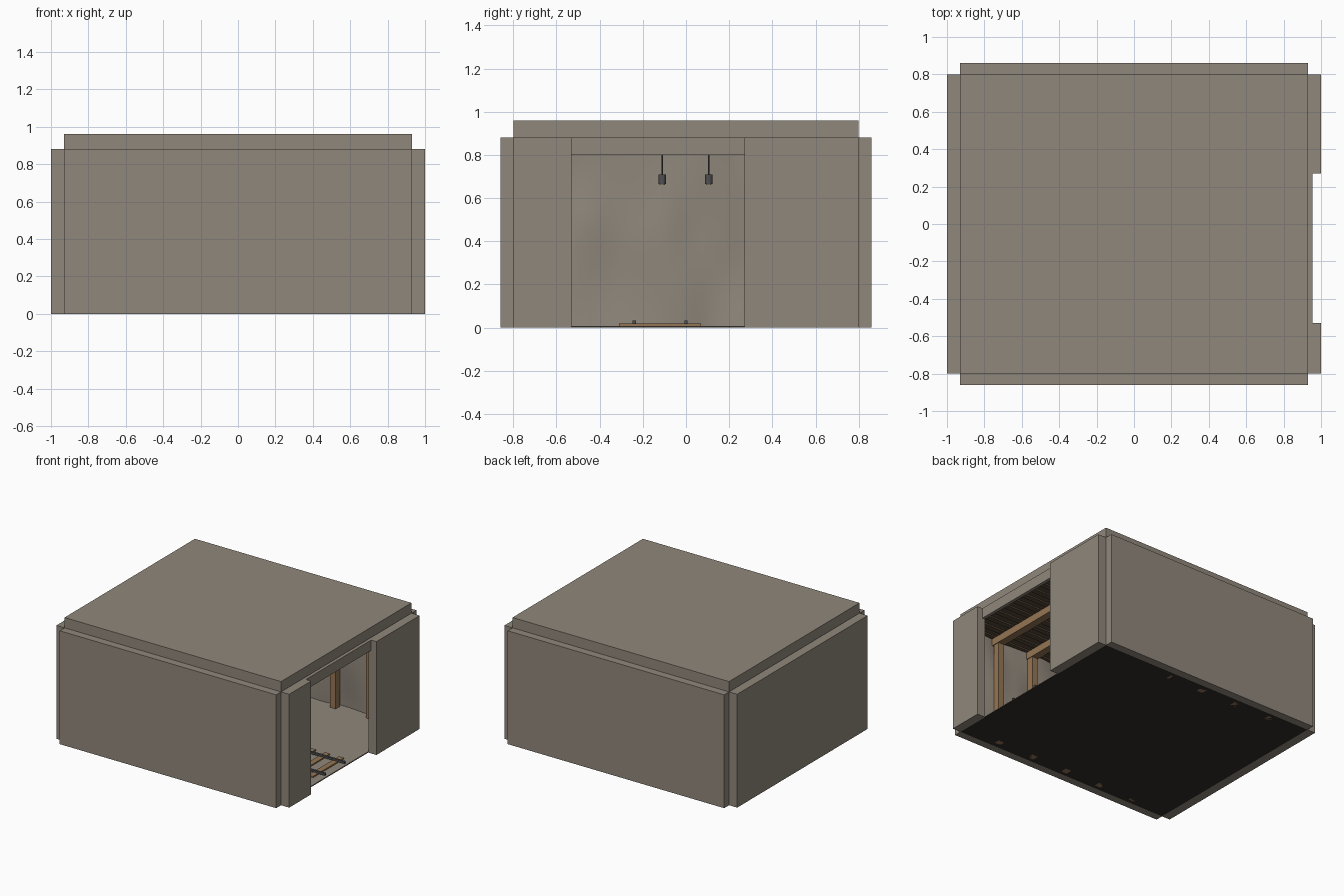
import bpy, bmesh, math
from mathutils import Vector, noise

if "Cube" in bpy.data.objects:
    bpy.data.objects.remove(bpy.data.objects["Cube"])


def mat(name, r, g, b):
    m = bpy.data.materials.new(name)
    m.diffuse_color = (r, g, b, 1)
    m.use_nodes = True
    m.node_tree.nodes["Principled BSDF"].inputs["Base Color"].default_value = m.diffuse_color
    return m


STONE = mat("stone", 0.28, 0.245, 0.20)
DARK = mat("dark_earth", 0.03, 0.026, 0.022)
WOOD = mat("timber", 0.30, 0.18, 0.09)
PLANK = mat("dark_plank", 0.10, 0.065, 0.04)
STEEL = mat("steel", 0.08, 0.08, 0.085)
GLOW = mat("lamp_glass", 0.75, 0.6, 0.3)


def finish(name, bm, material, smooth=False):
    me = bpy.data.meshes.new(name)
    bm.to_mesh(me)
    bm.free()
    if smooth:
        for p in me.polygons:
            p.use_smooth = True
    ob = bpy.data.objects.new(name, me)
    bpy.context.collection.objects.link(ob)
    me.materials.append(material)
    return ob


def add_box(bm, x0, x1, y0, y1, z0, z1):
    verts = bmesh.ops.create_cube(bm, size=1)["verts"]
    for v in verts:
        v.co = Vector(((x0 + x1) / 2 + v.co.x * (x1 - x0),
                       (y0 + y1) / 2 + v.co.y * (y1 - y0),
                       (z0 + z1) / 2 + v.co.z * (z1 - z0)))


def boxes(name, material, *dims):
    bm = bmesh.new()
    for d in dims:
        add_box(bm, *d)
    return finish(name, bm, material)


def cyls(name, material, items, seg=12):
    # each item: x, y, bottom z, top z, bottom radius, top radius
    bm = bmesh.new()
    for x, y, z0, z1, r0, r1 in items:
        vs = bmesh.ops.create_cone(bm, cap_ends=True, segments=seg, radius1=r0,
                                   radius2=r1, depth=z1 - z0)["verts"]
        bmesh.ops.translate(bm, verts=vs, vec=(x, y, (z0 + z1) / 2))
    return finish(name, bm, material)


def rock_panel(name, origin, along, length, inward, height=0.86, amp=0.03):
    # uneven rock face lining a wall
    bm = bmesh.new()
    nu, nv = max(4, int(length / 0.04)), 22
    o, a, n = Vector(origin), Vector(along), Vector(inward)
    rows = []
    for j in range(nv + 1):
        row = []
        for i in range(nu + 1):
            p = o + a * (length * i / nu) + Vector((0, 0, height * j / nv))
            d = noise.noise(Vector((p.x * 4.5, p.y * 4.5, p.z * 2.2)))
            row.append(bm.verts.new(p + n * (amp * 0.5 + amp * d)))
        rows.append(row)
    for j in range(nv):
        for i in range(nu):
            bm.faces.new((rows[j][i], rows[j][i + 1], rows[j + 1][i + 1], rows[j + 1][i]))
    return finish(name, bm, STONE, True)


# outer shell
boxes("front_wall", STONE, (-0.93, 0.93, -0.86, -0.80, 0, 0.88))
boxes("back_wall", STONE, (-0.93, 0.93, 0.80, 0.86, 0, 0.88))
boxes("left_wall", STONE, (-1, -0.93, -0.80, 0.80, 0, 0.88))
boxes("right_wall_front", STONE, (0.93, 1, -0.80, -0.53, 0, 0.88))
boxes("right_wall_back", STONE, (0.93, 1, 0.27, 0.80, 0, 0.88))
boxes("entrance_lintel", STONE, (0.93, 0.955, -0.53, 0.27, 0.80, 0.88))
boxes("roof", STONE, (-0.93, 0.93, -0.80, 0.80, 0.88, 0.96))
boxes("floor_base", DARK, (-0.93, 0.93, -0.80, 0.80, 0, 0.004))
boxes("floor", STONE, (-0.93, 0.93, -0.80, 0.80, 0.004, 0.008))

# rock lining
rock_panel("left_rock", (-0.925, 0.80, 0), (0, -1, 0), 1.6, (1, 0, 0))
rock_panel("front_rock", (-0.93, -0.795, 0), (1, 0, 0), 1.86, (0, 1, 0))
rock_panel("back_rock", (0.93, 0.795, 0), (-1, 0, 0), 1.86, (0, -1, 0))

# ceiling planks running along the room
n = 32
step = 1.6 / n
boxes("ceiling_planks", PLANK, *[
    (-0.93, 0.93, -0.8 + i * step + 0.003, -0.8 + (i + 1) * step - 0.003,
     0.855 + 0.007 * (i % 2), 0.882) for i in range(n)])

# timber frames: two posts and a cross beam each
for k, x in enumerate((-0.62, -0.31, 0, 0.31, 0.62)):
    boxes(f"timber_frame_{k + 1}", WOOD,
          (x - 0.025, x + 0.025, -0.77, -0.72, 0, 0.80),
          (x - 0.025, x + 0.025, 0.72, 0.77, 0, 0.80),
          (x - 0.03, x + 0.03, -0.79, 0.79, 0.80, 0.856))

# track
TY = -0.12
boxes("track_ties", WOOD, *[
    (x - 0.022, x + 0.022, TY - 0.19, TY + 0.19, 0.006, 0.018)
    for x in [-0.84 + 0.12 * i for i in range(15)]])
boxes("track_rails", STEEL, *[
    (-0.9, 0.92, TY + s * 0.12 - 0.008, TY + s * 0.12 + 0.008, 0.016, 0.032)
    for s in (-1, 1)])

# hanging lamps
lamps = ((0.31, -0.11), (-0.31, 0.105))
cyls("lamp_cords", STEEL, [(x, y, 0.70, 0.81, 0.003, 0.003) for x, y in lamps], 6)
cyls("lamp_housings", STEEL, [(x, y, 0.665, 0.71, 0.017, 0.017) for x, y in lamps])
cyls("lamp_bulbs", GLOW, [(x, y, 0.66, 0.666, 0.011, 0.013) for x, y in lamps])
